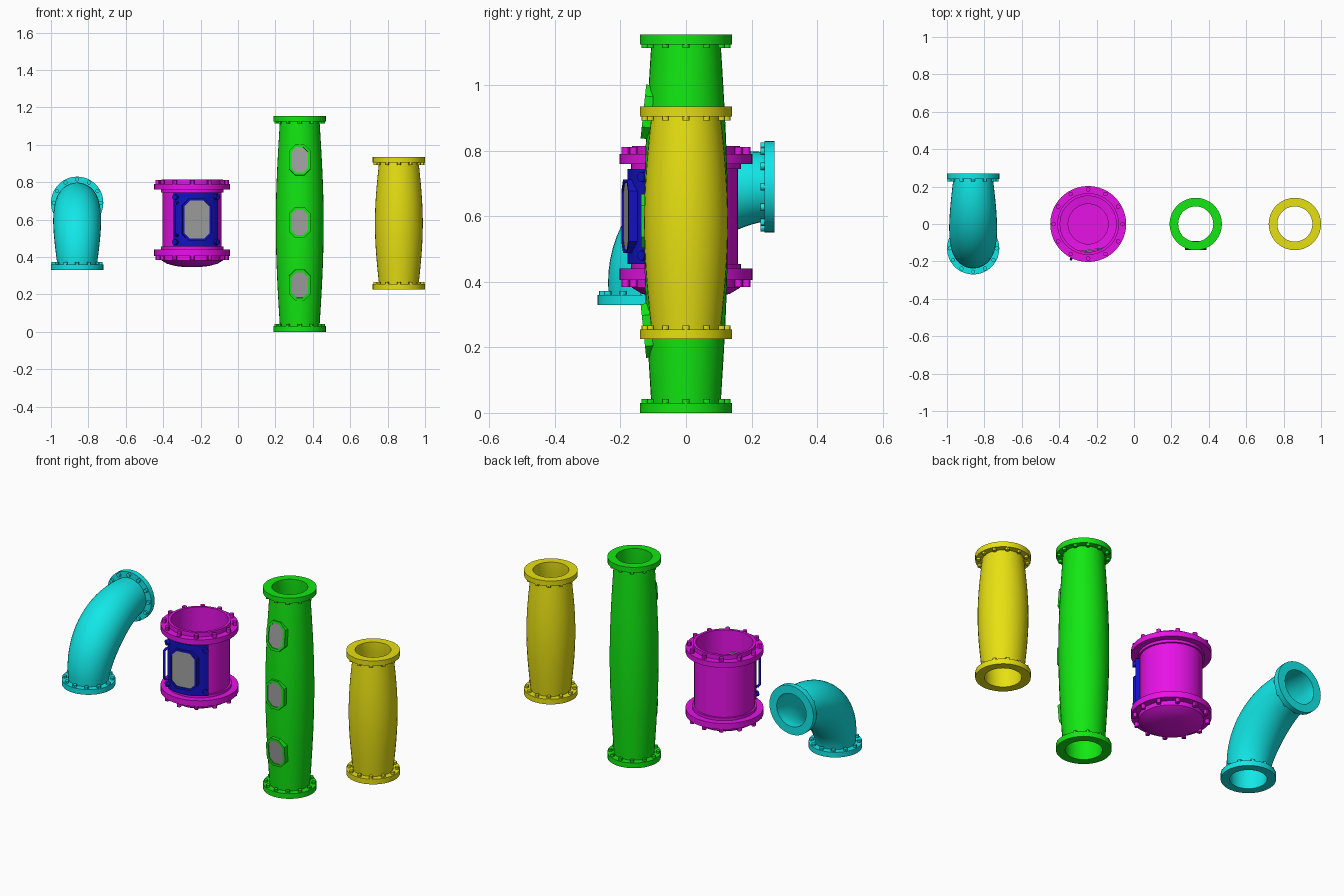
import bpy, bmesh
from math import sin, cos, pi, radians, atan2
from mathutils import Matrix, Vector

if "Cube" in bpy.data.objects:
    bpy.data.objects.remove(bpy.data.objects["Cube"])


def material(name, colour):
    m = bpy.data.materials.new(name)
    m.use_nodes = True
    m.diffuse_color = (*colour, 1)
    shader = next(n for n in m.node_tree.nodes if n.type == "BSDF_PRINCIPLED")
    shader.inputs["Base Color"].default_value = (*colour, 1)
    return m


LOW = 0.006
CYAN = material("cyan", (LOW, 0.8, 0.8))
GREEN = material("green", (LOW, 0.8, LOW))
YELLOW = material("yellow", (0.8, 0.75, LOW))
MAGENTA = material("magenta", (0.8, LOW, 0.8))
BLUE = material("blue", (LOW, LOW, 0.55))
GREY = material("pane grey", (0.35, 0.35, 0.35))

FLANGE_R, FLANGE_T, BORE_R = 0.14, 0.03, 0.094
NECK_R, BULGE, WALL = 0.106, 0.022, 0.012


def frame(centre, tilt=0.0):
    """Local z leans from up towards +y by the tilt."""
    return Matrix.Translation(centre) @ Matrix.Rotation(-tilt, 4, "X")


def finish(bm, name, *mats):
    bmesh.ops.recalc_face_normals(bm, faces=bm.faces)
    mesh = bpy.data.meshes.new(name)
    bm.to_mesh(mesh)
    bm.free()
    obj = bpy.data.objects.new(name, mesh)
    bpy.context.collection.objects.link(obj)
    for m in mats:
        mesh.materials.append(m)
    bpy.ops.object.select_all(action="DESELECT")
    obj.select_set(True)
    bpy.context.view_layer.objects.active = obj
    bpy.ops.object.shade_smooth_by_angle()
    return obj


def loft(name, rings, *mats, wrap=False):
    """Skin through rings of points; the last cap takes the last material."""
    bm = bmesh.new()
    rows = [[bm.verts.new(p) for p in ring] for ring in rings]
    n = len(rows[0])
    for a, b in zip(rows, rows[1:] + rows[:1] if wrap else rows[1:]):
        for i in range(n):
            j = (i + 1) % n
            bm.faces.new((a[i], a[j], b[j], b[i]))
    if not wrap:
        bm.faces.new(rows[0])
        bm.faces.new(rows[-1]).material_index = len(mats) - 1
    return finish(bm, name, *mats)


def circle(matrix, r, n=36):
    return [matrix @ Vector((r * cos(2 * pi * i / n), r * sin(2 * pi * i / n), 0)) for i in range(n)]


def studs(name, matrices, r, height, mat):
    bm = bmesh.new()
    for m in matrices:
        bmesh.ops.create_cone(bm, cap_ends=True, segments=12, radius1=r, radius2=r, depth=height, matrix=m)
    return finish(bm, name, mat)


def bolt_circle(name, base, ring_r, offset, mat, r=0.011, height=0.014):
    spots = [base @ Matrix.Rotation(pi * i / 6, 4, "Z") @ Matrix.Translation((ring_r, 0, offset))
             for i in range(12)]
    studs(name, spots, r, height, mat)


def pipe(name, path, mat, steps=20):
    """Bulged hollow pipe with bolted flanges; path(s) gives a frame."""
    body = [(path(i / steps), NECK_R + BULGE * sin(pi * i / steps)) for i in range(steps + 1)]
    start = path(0) @ Matrix.Translation((0, 0, -FLANGE_T))
    end = path(1) @ Matrix.Translation((0, 0, FLANGE_T))
    sections = [(start, FLANGE_R), (path(0), FLANGE_R)] + body
    sections += [(path(1), FLANGE_R), (end, FLANGE_R), (end, BORE_R)]
    sections += [(m, r - WALL) for m, r in reversed(body)] + [(start, BORE_R)]
    loft(name, [circle(m, r) for m, r in sections], mat, wrap=True)
    bolt_circle(name + "_start_bolts", path(0), 0.125, 0.005, mat)
    bolt_circle(name + "_end_bolts", path(1), 0.125, -0.005, mat)


def straight(x, bottom, top):
    low, high = bottom + FLANGE_T, top - FLANGE_T
    return lambda s: frame((x, 0, low + (high - low) * s))


def elbow_path(s):
    a, b, t = 0.37, 0.33, s * pi / 2
    return frame((-0.86, 0.24 - a * cos(t), 0.36 + b * sin(t)), atan2(a * sin(t), b * cos(t)))


def window(name, matrix, w, h, cut, depth, border, mat):
    """Chamfered frame facing local -y with a recessed pane."""
    def outline(inset, y):
        a, b, c = w / 2 - inset, h / 2 - inset, cut - inset * 0.6
        pts = [(a, b - c), (a - c, b), (c - a, b), (-a, b - c),
               (-a, c - b), (c - a, -b), (a - c, -b), (a, c - b)]
        return [matrix @ Vector((x, y, z)) for x, z in pts]
    loft(name, [outline(0, depth), outline(0, 0), outline(border, 0), outline(border, 0.005)], mat, GREY)


# Pipes
pipe("elbow_pipe", elbow_path, CYAN)
pipe("tall_pipe", straight(0.33, 0, 1.155), GREEN)
pipe("short_pipe", straight(0.86, 0.225, 0.935), YELLOW)

# Tall pipe windows, leaning with the bulge
for label, z, y, lean in (("upper", 0.92, -0.13, -6), ("middle", 0.585, -0.138, 0), ("lower", 0.25, -0.13, 6)):
    place = Matrix.Translation((0.33, y, z)) @ Matrix.Rotation(radians(lean), 4, "X")
    window(label + "_window", place, 0.117, 0.165, 0.035, 0.03, 0.014, GREEN)

# Vessel: open top, two flanges, domed bottom
VX = -0.245
profile = [(0.107, 0.385), (0.107, 0.395), (0.15, 0.4), (0.15, 0.815), (0.165, 0.815),
           (0.165, 0.79), (0.203, 0.79), (0.203, 0.76), (0.168, 0.76), (0.168, 0.745),
           (0.158, 0.745), (0.158, 0.455), (0.168, 0.455), (0.168, 0.44), (0.203, 0.44),
           (0.203, 0.406), (0.165, 0.406), (0.165, 0.382), (0.135, 0.364), (0.09, 0.352), (0.04, 0.346)]
loft("vessel", [circle(frame((VX, 0, z)), r, 48) for r, z in profile], MAGENTA)
bolt_circle("vessel_top_bolts", frame((VX, 0, 0.79)), 0.185, 0.01, MAGENTA, 0.012, 0.024)
bolt_circle("vessel_bottom_bolts", frame((VX, 0, 0.406)), 0.185, -0.01, MAGENTA, 0.012, 0.024)


# Door, turned slightly about the vessel axis
def around(degrees, r, z):
    a = radians(degrees)
    return Vector((VX + r * sin(a), -r * cos(a), z))


TURN = 8
wedge = [[around(TURN + d, r, z) for r, z in ((0.154, 0.455), (0.179, 0.455), (0.179, 0.745), (0.154, 0.745))]
         for d in range(-42, 43, 6)]
loft("door", wedge, BLUE)


def facing(degrees, r, z):
    return Matrix.Translation(around(degrees, r, z)) @ Matrix.Rotation(radians(degrees), 4, "Z")


window("door_window", facing(TURN, 0.188, 0.6), 0.156, 0.225, 0.035, 0.03, 0.011, BLUE)
window("inner_pane", facing(TURN, 0.136, 0.6) @ Matrix.Rotation(pi, 4, "Z"),
       0.12, 0.19, 0.03, 0.008, 0.004, GREY)

knobs = [facing(TURN + d, 0.18, z) @ Matrix.Rotation(pi / 2, 4, "X") for d in (-37, 37) for z in (0.48, 0.72)]
studs("door_knobs", knobs, 0.015, 0.03, BLUE)

# Door handle
curve = bpy.data.curves.new("door_handle", "CURVE")
curve.dimensions = "3D"
curve.bevel_depth = 0.007
curve.use_fill_caps = True
spline = curve.splines.new("POLY")
bar = [(0.17, 0.69), (0.2, 0.69), (0.21, 0.68), (0.21, 0.525), (0.2, 0.515), (0.17, 0.515)]
spline.points.add(len(bar) - 1)
for point, (r, z) in zip(spline.points, bar):
    point.co = (*around(-26, r, z), 1)
curve.materials.append(BLUE)
bpy.context.collection.objects.link(bpy.data.objects.new("door_handle", curve))
